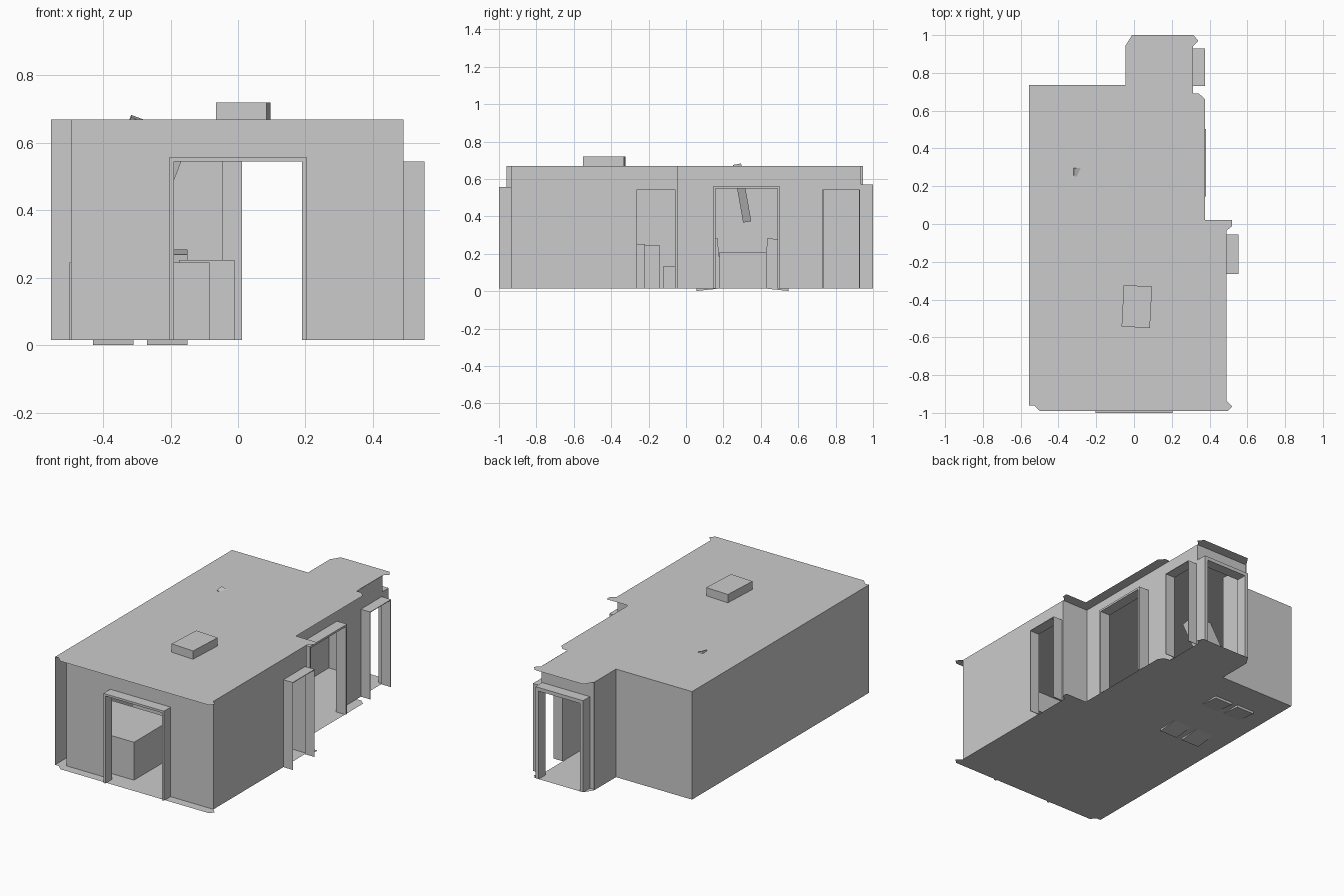
import bpy, bmesh, math
from mathutils import Vector, Matrix

if "Cube" in bpy.data.objects:
    bpy.data.objects.remove(bpy.data.objects["Cube"])

FLOOR, CEIL = 0.015, 0.67


def make_object(name, bm):
    mesh = bpy.data.meshes.new(name)
    bm.to_mesh(mesh)
    bm.free()
    obj = bpy.data.objects.new(name, mesh)
    bpy.context.collection.objects.link(obj)
    return obj


def sheet(name, points):
    """One flat polygon."""
    bm = bmesh.new()
    bm.faces.new([bm.verts.new(p) for p in points])
    return make_object(name, bm)


def box(name, lo, hi, rot=None):
    """Box between two corners, optionally turned about its centre."""
    lo, hi = Vector(lo), Vector(hi)
    bm = bmesh.new()
    bmesh.ops.create_cube(bm, size=1)
    bmesh.ops.scale(bm, vec=hi - lo, verts=bm.verts)
    if rot:
        bmesh.ops.transform(bm, matrix=rot, verts=bm.verts)
    bmesh.ops.translate(bm, vec=(lo + hi) / 2, verts=bm.verts)
    return make_object(name, bm)


def wall(name, p, q, doors=()):
    """Upright sheet from p to q; doors are (start, end, top) distances along it."""
    p, q = Vector(p), Vector(q)
    d = (q - p).normalized()
    profile = [(0, FLOOR)]
    for a, b, top in doors:
        profile += [(a, FLOOR), (a, top), (b, top), (b, FLOOR)]
    length = (q - p).length
    profile += [(length, FLOOR), (length, CEIL), (0, CEIL)]
    sheet(name, [(p.x + d.x * t, p.y + d.y * t, z) for t, z in profile])


def frame(name, axis, a, b, d0, d1, top, t):
    """Door lining: U-shaped profile along 'axis', extruded from d0 to d1."""
    prof = [(a, FLOOR), (a, top), (b, top), (b, FLOOR),
            (b - t, FLOOR), (b - t, top - t), (a + t, top - t), (a + t, FLOOR)]
    bm = bmesh.new()
    f = bm.faces.new([bm.verts.new((u, d0, z) if axis == 'x' else (d0, u, z)) for u, z in prof])
    ext = bmesh.ops.extrude_face_region(bm, geom=[f], use_keep_orig=True)
    moved = [v for v in ext['geom'] if isinstance(v, bmesh.types.BMVert)]
    bmesh.ops.translate(bm, verts=moved,
                        vec=(0, d1 - d0, 0) if axis == 'x' else (d1 - d0, 0, 0))
    bmesh.ops.recalc_face_normals(bm, faces=bm.faces)
    make_object(name, bm)


# Floor and ceiling share one outline
outline = [(-0.555, -0.96), (-0.53, -0.96), (-0.50, -0.99), (0.495, -0.99),
           (0.52, -0.965), (0.49, -0.935), (0.49, -0.035), (0.52, -0.01),
           (0.52, 0.02), (0.375, 0.02), (0.375, 0.66), (0.345, 0.69),
           (0.312, 0.69), (0.312, 0.995), (0.34, 0.97), (0.315, 1.0),
           (-0.01, 1.0), (-0.045, 0.945), (-0.045, 0.735), (-0.555, 0.735)]
outline[13] = (0.312, 0.94)
sheet("floor", [(x, y, FLOOR) for x, y in reversed(outline)])
sheet("ceiling", [(x, y, CEIL) for x, y in outline])

# Walls
wall("front_wall", (-0.495, -0.935), (0.49, -0.935), [(0.295, 0.695, 0.557)])
wall("right_wall", (0.49, -0.935), (0.49, -0.045), [(0.67, 0.88, 0.545)])
wall("step_wall", (0.49, -0.045), (0.313, -0.045))
wall("rear_right_wall", (0.313, -0.045), (0.313, 0.935),
     [(0.19, 0.545, 0.56), (0.775, 0.975, 0.545)])
wall("nook_back_wall", (0.313, 0.935), (-0.045, 0.935), [(0.003, 0.323, 0.57)])
wall("nook_left_wall", (-0.045, 0.945), (-0.045, 0.735))
wall("back_wall", (-0.045, 0.735), (-0.555, 0.735))
wall("left_wall", (-0.555, 0.735), (-0.555, -0.96))

# Door and window linings
frame("front_door_frame", 'x', -0.203, 0.203, -1.0, -0.935, 0.558, 0.013)
frame("right_door_frame", 'y', -0.265, -0.055, 0.49, 0.553, 0.545, 0.004)
frame("middle_door_frame", 'y', 0.145, 0.502, 0.313, 0.38, 0.56, 0.012)
frame("nook_side_frame", 'y', 0.73, 0.93, 0.313, 0.376, 0.545, 0.004)
frame("nook_back_frame", 'x', -0.01, 0.31, 0.935, 1.0, 0.57, 0.022)

# Furniture
box("cabinet", (-0.50, -0.875, FLOOR), (-0.085, -0.50, 0.245))
box("sideboard", (-0.175, -0.42, FLOOR), (-0.01, -0.22, 0.253))
box("rear_cabinet", (-0.50, -0.30, FLOOR), (-0.20, -0.14, 0.245))
box("stool", (-0.40, -0.12, FLOOR), (-0.28, -0.03, 0.135))
box("table", (-0.45, 0.18, FLOOR), (-0.13, 0.43, 0.21))

# Four chairs, leaning away from the table
for row, side in (("front", -1), ("rear", 1)):
    for col, x in (("left", -0.37), ("right", -0.21)):
        cy = 0.302 + side * 0.19
        lean = Matrix.Rotation(-side * math.radians(6), 3, 'X')
        box(f"chair_{row}_{col}", (x - 0.06, cy - 0.07, 0.008),
            (x + 0.06, cy + 0.07, 0.277), lean)

# Vent box on the roof and tilted panel hanging through the ceiling
box("roof_box", (-0.06, -0.547, 0.66), (0.09, -0.327, 0.72),
    Matrix.Rotation(math.radians(-3), 3, 'Z'))
tilt = Matrix.Rotation(math.radians(10), 3, 'X') @ Matrix.Rotation(math.radians(21), 3, 'Y')
c = Vector((-0.277, 0.30, 0.525))
half = Vector((0.093, 0.022, 0.132))
box("hanging_panel", c - half, c + half, tilt)
